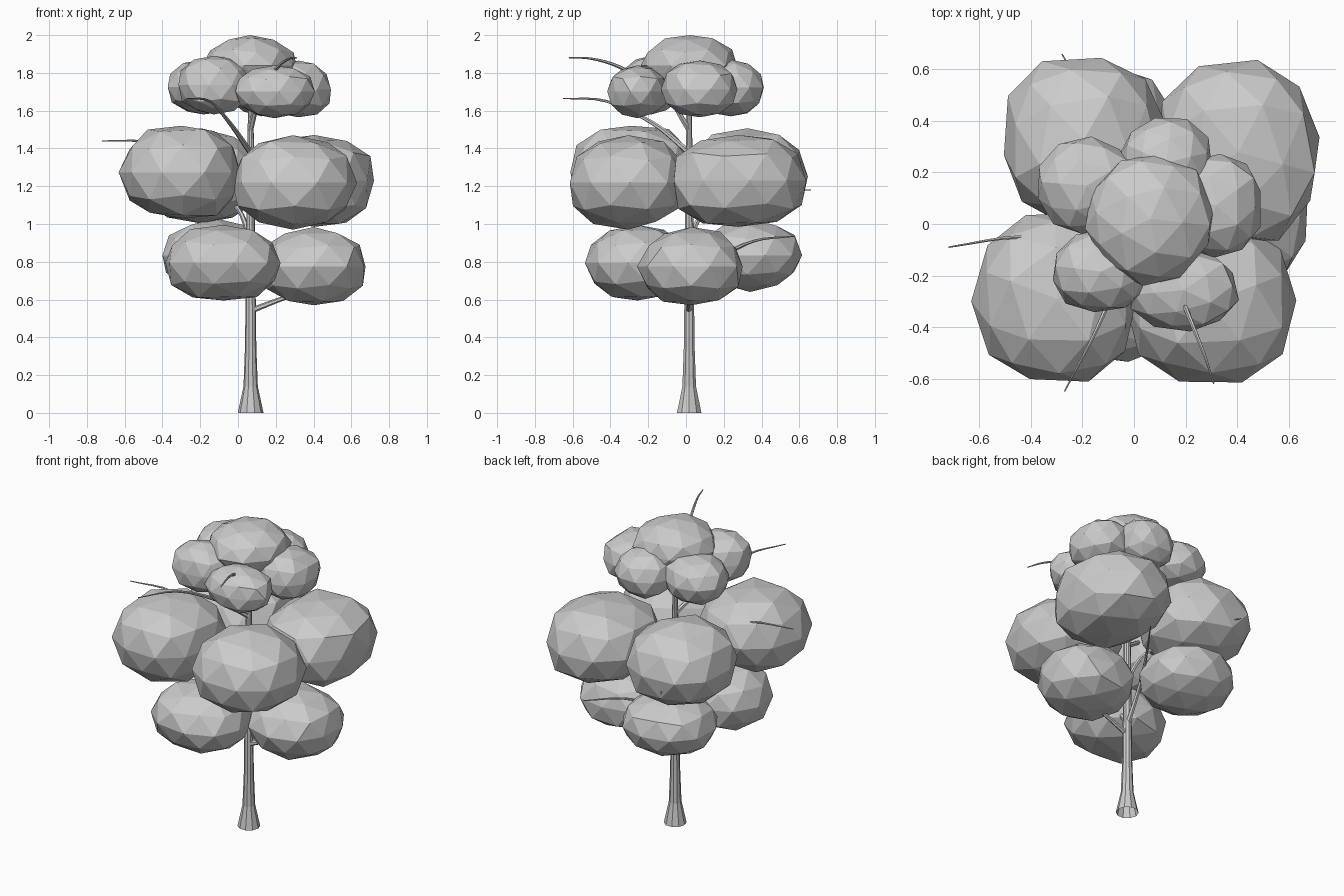
import bpy, bmesh, random
from math import sin, cos, tau, copysign
from mathutils import Vector, Matrix

random.seed(7)
if "Cube" in bpy.data.objects:
    bpy.data.objects.remove(bpy.data.objects["Cube"], do_unlink=True)

grey = bpy.data.materials.new("plain grey")
grey.use_nodes = True
grey.diffuse_color = (0.6, 0.6, 0.6, 1)
grey.node_tree.nodes["Principled BSDF"].inputs["Base Color"].default_value = grey.diffuse_color


def finish(bm, name):
    bmesh.ops.recalc_face_normals(bm, faces=bm.faces)
    mesh = bpy.data.meshes.new(name)
    bm.to_mesh(mesh)
    bm.free()
    mesh.materials.append(grey)
    obj = bpy.data.objects.new(name, mesh)
    bpy.context.collection.objects.link(obj)


def leaf_clump(name, centre, radii, power):
    """Faceted, uneven ball fitted to the half sizes; a lower power is boxier."""
    bm = bmesh.new()
    bmesh.ops.create_icosphere(bm, subdivisions=2, radius=1)
    bm.transform(Matrix.Rotation(random.uniform(0, tau), 4, "Z"))
    for v in bm.verts:
        v.co = [copysign(abs(c) ** power, c) for c in v.co]
        v.co *= random.uniform(0.95, 1.03)
    for axis in range(3):
        low = min(v.co[axis] for v in bm.verts)
        high = max(v.co[axis] for v in bm.verts)
        for v in bm.verts:
            t = (v.co[axis] - low) / (high - low) * 2 - 1
            v.co[axis] = centre[axis] + t * radii[axis]
    finish(bm, name)


def tapered_tube(name, points, radii, sides):
    """Flat-sided tube through the points, closed at the tip."""
    bm = bmesh.new()
    points = [Vector(p) for p in points]
    rings = []
    for i, (p, r) in enumerate(zip(points, radii)):
        along = points[min(i + 1, len(points) - 1)] - points[max(i - 1, 0)]
        turn = Vector((0, 0, 1)).rotation_difference(along)
        rings.append([bm.verts.new(p + turn @ Vector((r * cos(tau * k / sides), r * sin(tau * k / sides), 0)))
                      for k in range(sides)])
    for a, b in zip(rings, rings[1:]):
        for k in range(sides):
            n = (k + 1) % sides
            bm.faces.new((a[k], a[n], b[n], b[k]))
    bm.faces.new(rings[-1])
    finish(bm, name)


def smooth_path(points, steps=4):
    """Catmull-Rom points, so that branches bend gently."""
    p = [Vector(q) for q in points]
    p = [2 * p[0] - p[1]] + p + [2 * p[-1] - p[-2]]
    path = []
    for a, b, c, d in zip(p, p[1:], p[2:], p[3:]):
        for s in range(steps):
            t = s / steps
            path.append(0.5 * (2 * b + (c - a) * t + (2 * a - 5 * b + 4 * c - d) * t ** 2
                               + (3 * b - a - 3 * c + d) * t ** 3))
    return path + [p[-2]]


# Trunk with a flared foot
trunk_profile = [(0, 0.068), (0.14, 0.038), (0.35, 0.03), (0.6, 0.027), (1.0, 0.023), (1.4, 0.018), (1.8, 0.01)]
tapered_tube("trunk", [(0.067, 0.017, z) for z, r in trunk_profile], [r for z, r in trunk_profile], 10)

# Branches, each running from the trunk to a bare tip
branches = {
    "lower_left_branch": [(0.065, 0.015, 0.54), (0.25, 0.02, 0.61), (0.45, 0.02, 0.67), (0.66, 0.02, 0.69)],
    "lower_front_branch": [(0.065, 0.015, 0.62), (0.04, -0.12, 0.78), (0.0, -0.25, 0.87), (-0.06, -0.39, 0.89)],
    "lower_back_branch": [(0.065, 0.015, 0.6), (0.1, 0.18, 0.81), (0.2, 0.36, 0.91), (0.35, 0.57, 0.935)],
    "middle_back_branch": [(0.065, 0.015, 0.92), (0.0, 0.12, 1.08), (-0.14, 0.42, 1.17), (-0.28, 0.66, 1.18)],
    "middle_right_branch": [(0.065, 0.015, 1.15), (-0.18, -0.08, 1.32), (-0.44, -0.05, 1.43), (-0.72, -0.09, 1.44)],
    "upper_right_branch": [(0.065, 0.015, 1.38), (-0.04, -0.17, 1.53), (-0.15, -0.42, 1.65), (-0.27, -0.65, 1.665)],
    "upper_front_branch": [(0.065, 0.015, 1.5), (0.12, -0.12, 1.7), (0.21, -0.35, 1.83), (0.27, -0.5, 1.875),
                           (0.31, -0.62, 1.88)],
}
for name, points in branches.items():
    path = smooth_path(points)
    last = len(path) - 1
    tapered_tube(name, path, [0.016 - 0.013 * i / last for i in range(last + 1)], 6)

# Leaf clumps in three tiers: centre and half sizes
tiers = {
    0.92: {
        "lower_front_leaves": ((-0.08, -0.26, 0.795), (0.305, 0.275, 0.2)),
        "lower_left_leaves": ((0.4, 0.02, 0.777), (0.275, 0.28, 0.207)),
        "lower_back_leaves": ((-0.12, 0.345, 0.835), (0.28, 0.27, 0.195)),
    },
    0.87: {
        "middle_front_right_leaves": ((-0.31, -0.285, 1.275), (0.322, 0.327, 0.245)),
        "middle_front_left_leaves": ((0.3, -0.305, 1.22), (0.33, 0.31, 0.25)),
        "middle_back_left_leaves": ((0.405, 0.285, 1.228), (0.315, 0.352, 0.243)),
        "middle_back_right_leaves": ((-0.19, 0.32, 1.255), (0.315, 0.325, 0.252)),
    },
    0.93: {
        "crown_front_leaves": ((0.197, -0.255, 1.7), (0.21, 0.162, 0.14)),
        "crown_left_leaves": ((0.32, 0.07, 1.715), (0.172, 0.202, 0.15)),
        "crown_back_leaves": ((0.12, 0.24, 1.72), (0.182, 0.172, 0.15)),
        "crown_back_right_leaves": ((-0.18, 0.15, 1.725), (0.192, 0.19, 0.145)),
        "crown_front_right_leaves": ((-0.125, -0.18, 1.735), (0.19, 0.162, 0.155)),
    },
    1.1: {
        "crown_top_leaves": ((0.06, 0.015, 1.835), (0.25, 0.255, 0.165)),
    },
}
for power, clumps in tiers.items():
    for name, (centre, radii) in clumps.items():
        leaf_clump(name, centre, radii, power)
